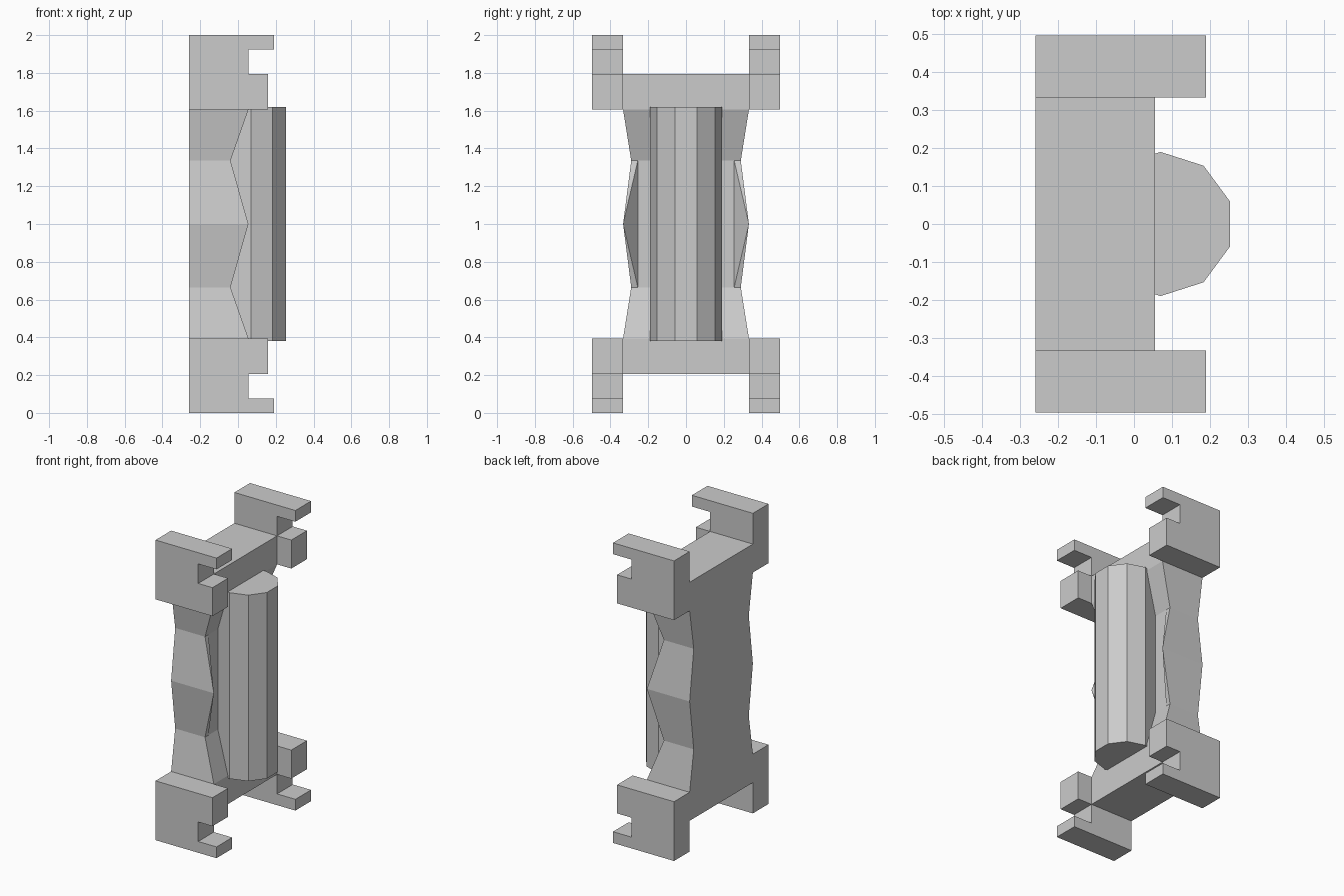
import bpy, bmesh, math
from mathutils import Vector

if "Cube" in bpy.data.objects:
    bpy.data.objects.remove(bpy.data.objects["Cube"])


def finish(name, bm):
    bmesh.ops.recalc_face_normals(bm, faces=bm.faces)
    me = bpy.data.meshes.new(name)
    bm.to_mesh(me)
    bm.free()
    ob = bpy.data.objects.new(name, me)
    bpy.context.collection.objects.link(ob)
    return ob


def prism(name, pts, extrude):
    bm = bmesh.new()
    f = bm.faces.new([bm.verts.new(p) for p in pts])
    r = bmesh.ops.extrude_face_region(bm, geom=[f], use_keep_orig=True)
    vs = [g for g in r["geom"] if isinstance(g, bmesh.types.BMVert)]
    bmesh.ops.translate(bm, verts=vs, vec=Vector(extrude))
    return finish(name, bm)


def hull(name, pts):
    bm = bmesh.new()
    for p in pts:
        bm.verts.new(p)
    bmesh.ops.convex_hull(bm, input=bm.verts)
    bmesh.ops.dissolve_limit(bm, angle_limit=0.01, verts=bm.verts, edges=bm.edges)
    return finish(name, bm)


BACK, FRONT, WAIST = -0.26, 0.055, -0.04
WIDE, NARROW = 0.333, 0.29

# hooked corner brackets, crossbars and tapered ends, top and bottom
hook = [(BACK, 1.605), (0.16, 1.605), (0.16, 1.795), (0.055, 1.795),
        (0.055, 1.925), (0.19, 1.925), (0.19, 2.0), (BACK, 2.0)]
for end, s in (("top", 1), ("bottom", -1)):
    def zz(z):
        return 1 + s * (z - 1)
    for side, y in (("left", -0.4975), ("right", WIDE)):
        prism(f"{end}_{side}_bracket", [(x, y, zz(z)) for x, z in hook], (0, 0.1645, 0))
    hull(f"{end}_crossbar", [(x, y, zz(z)) for x in (BACK, FRONT)
                             for y in (-WIDE, WIDE) for z in (1.605, 1.795)])
    hull(f"{end}_taper", [(x, k * w, zz(z)) for k in (-1, 1)
                          for x, w, z in ((BACK, WIDE, 1.605), (FRONT, WIDE, 1.605),
                                          (BACK, NARROW, 1.335), (WAIST, NARROW, 1.335))])

# middle plate
hull("middle_plate", [(x, y, z) for x in (BACK, WAIST)
                      for y in (-0.255, 0.255) for z in (0.665, 1.335)])

# pointed side grips
for side, k in (("left", -1), ("right", 1)):
    pts = [(x, k * w, z) for x in (BACK, WAIST) for w in (0.255, NARROW) for z in (0.665, 1.335)]
    hull(f"{side}_grip", pts + [(BACK, k * WIDE, 1), (FRONT, k * WIDE, 1)])

# ten-sided canister
ring = [math.radians(18 + 36 * i) for i in range(10)]
prism("canister", [(0.07 + 0.193 * math.cos(a), 0.19 * math.sin(a), 0.38) for a in ring],
      (0, 0, 1.24))
